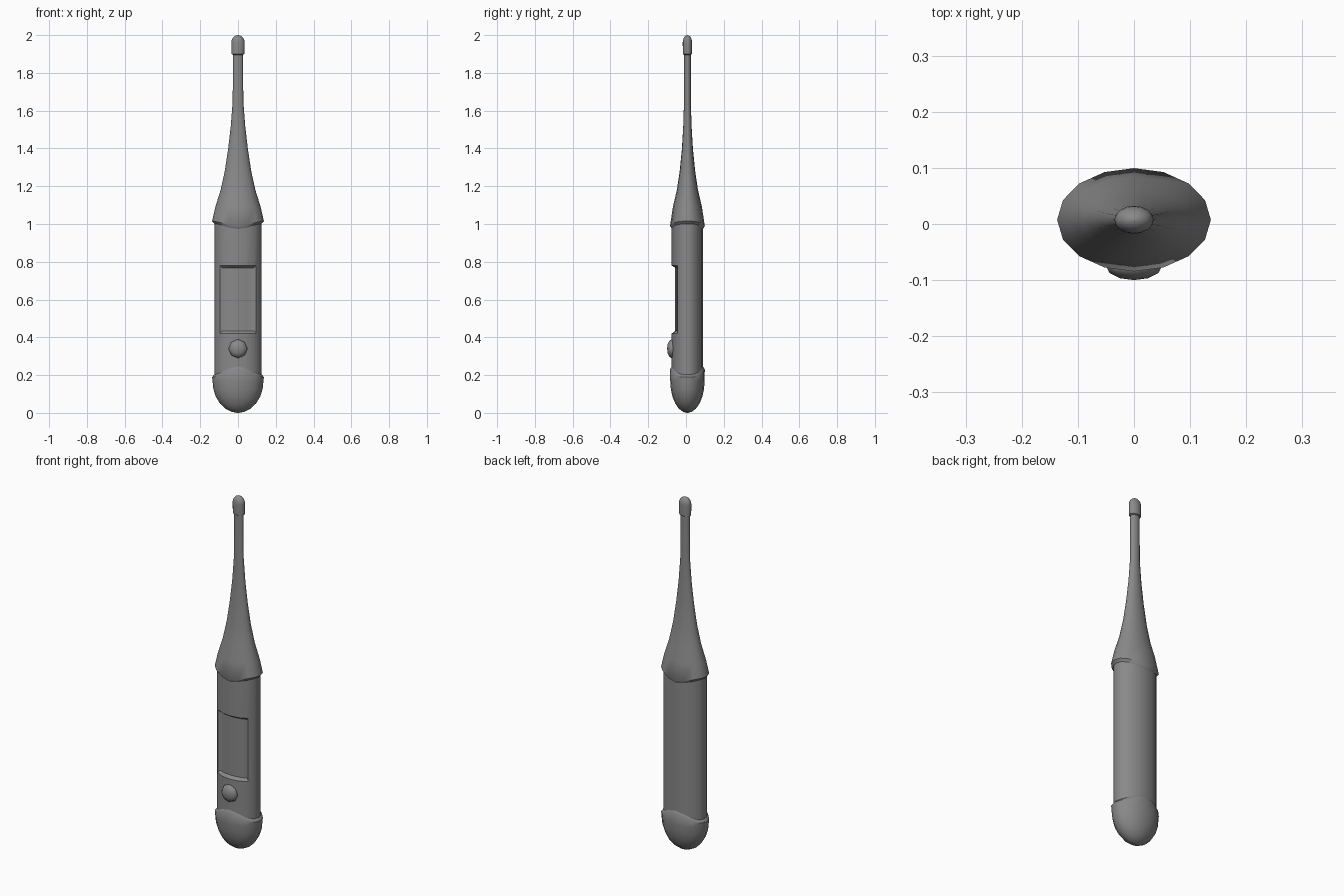
import bpy, bmesh, math

cube = bpy.data.objects.get("Cube")
if cube:
    bpy.data.objects.remove(cube)

SIDES = 16
YC = 0.0075  # depth of the long axis

grey = bpy.data.materials.new("grey plastic")
grey.use_nodes = True
grey.diffuse_color = (0.25, 0.25, 0.25, 1)
grey.node_tree.nodes["Principled BSDF"].inputs["Base Color"].default_value = (0.25, 0.25, 0.25, 1)


def finish(bm, name):
    bmesh.ops.recalc_face_normals(bm, faces=bm.faces)
    mesh = bpy.data.meshes.new(name)
    bm.to_mesh(mesh)
    bm.free()
    mesh.materials.append(grey)
    obj = bpy.data.objects.new(name, mesh)
    bpy.context.collection.objects.link(obj)
    return obj


def smooth(obj, angle=40):
    bpy.ops.object.select_all(action="DESELECT")
    obj.select_set(True)
    bpy.context.view_layer.objects.active = obj
    bpy.ops.object.shade_smooth_by_angle(angle=math.radians(angle))


def loft(name, rings):
    """Oval rings (z, half width, half depth, wave height at front and back)."""
    bm = bmesh.new()
    loops = []
    for z, rx, ry, wave in rings:
        loop = []
        for i in range(SIDES):
            a = math.tau * i / SIDES
            dz = wave * math.sin(a) ** 4
            loop.append(bm.verts.new((rx * math.cos(a), YC + ry * math.sin(a), z + dz)))
        loops.append(loop)
    for lo, hi in zip(loops, loops[1:]):
        for i in range(SIDES):
            j = (i + 1) % SIDES
            bm.faces.new((lo[i], lo[j], hi[j], hi[i]))
    bm.faces.new(loops[0][::-1])
    bm.faces.new(loops[-1])
    return finish(bm, name)


def dome(z, height, rx, ry, steps, sign):
    """Rings of a half ellipsoid, from its rim to its pole."""
    out = []
    for k in range(steps + 1):
        t = 0.5 * math.pi * k / steps
        s = max(math.cos(t), 0.02)
        out.append((z + sign * height * math.sin(t), rx * s, ry * s, 0))
    return out


# Handle with a recessed display window
body = loft("body", [(0.15, 0.125, 0.083, 0), (1.03, 0.125, 0.083, 0)])

bm = bmesh.new()
columns = (-1, -0.55, 0, 0.55, 1)
sections = []
for half, floor, z0, z1 in ((0.085, 0.065, 0.434, 0.768),
                            (0.097, 0.083, 0.42, 0.78),
                            (0.097, None, 0.42, 0.78)):
    grid = []
    for z in (z0, z1):
        row = []
        for c in columns:
            x = c * half
            y = YC - floor * math.sqrt(1 - (x / 0.125) ** 2) if floor else -0.2
            row.append(bm.verts.new((x, y, z)))
        grid.append(row)
    sections.append(grid)
for bottom, top in (sections[0], sections[2]):
    for i in range(len(columns) - 1):
        bm.faces.new((bottom[i], bottom[i + 1], top[i + 1], top[i]))
for inner, outer in zip(sections, sections[1:]):
    rim_a = inner[0] + inner[1][::-1]
    rim_b = outer[0] + outer[1][::-1]
    for i in range(len(rim_a)):
        j = (i + 1) % len(rim_a)
        bm.faces.new((rim_a[i], rim_a[j], rim_b[j], rim_b[i]))
cutter = finish(bm, "window_cutter")
cutter.hide_render = True

cut = body.modifiers.new("window", "BOOLEAN")
cut.operation = "DIFFERENCE"
cut.solver = "EXACT"
cut.object = cutter
bpy.context.view_layer.objects.active = body
bpy.ops.object.modifier_apply(modifier="window")
bpy.data.objects.remove(cutter)
smooth(body)

# Rounded end cap with a wavy upper lip
cap = dome(0.17, 0.17, 0.135, 0.091, 6, -1)[::-1]
cap += [(0.19, 0.137, 0.092, 0.04), (0.205, 0.124, 0.082, 0.042)]
smooth(loft("end_cap", cap))

# Tapering neck with a wavy lower lip, and the thin probe stem
neck = [(1.0, 0.124, 0.082, -0.028), (1.015, 0.137, 0.092, -0.025),
        (1.09, 0.12, 0.077, 0), (1.18, 0.092, 0.056, 0),
        (1.28, 0.07, 0.041, 0), (1.4, 0.052, 0.029, 0),
        (1.52, 0.038, 0.022, 0), (1.65, 0.028, 0.018, 0),
        (1.92, 0.027, 0.018, 0)]
smooth(loft("neck", neck))

# Rounded sensor tip
tip = [(1.895, 0.026, 0.017, 0), (1.9, 0.034, 0.024, 0)]
tip += dome(1.96, 0.04, 0.035, 0.025, 5, 1)
smooth(loft("sensor_tip", tip))

# Domed button below the window
bm = bmesh.new()
bmesh.ops.create_uvsphere(bm, u_segments=8, v_segments=6, radius=1)
for v in bm.verts:
    x, y, z = v.co
    v.co = (0.05 * x, -0.075 - 0.025 * z, 0.34 + 0.05 * y)
smooth(finish(bm, "button"), 60)
